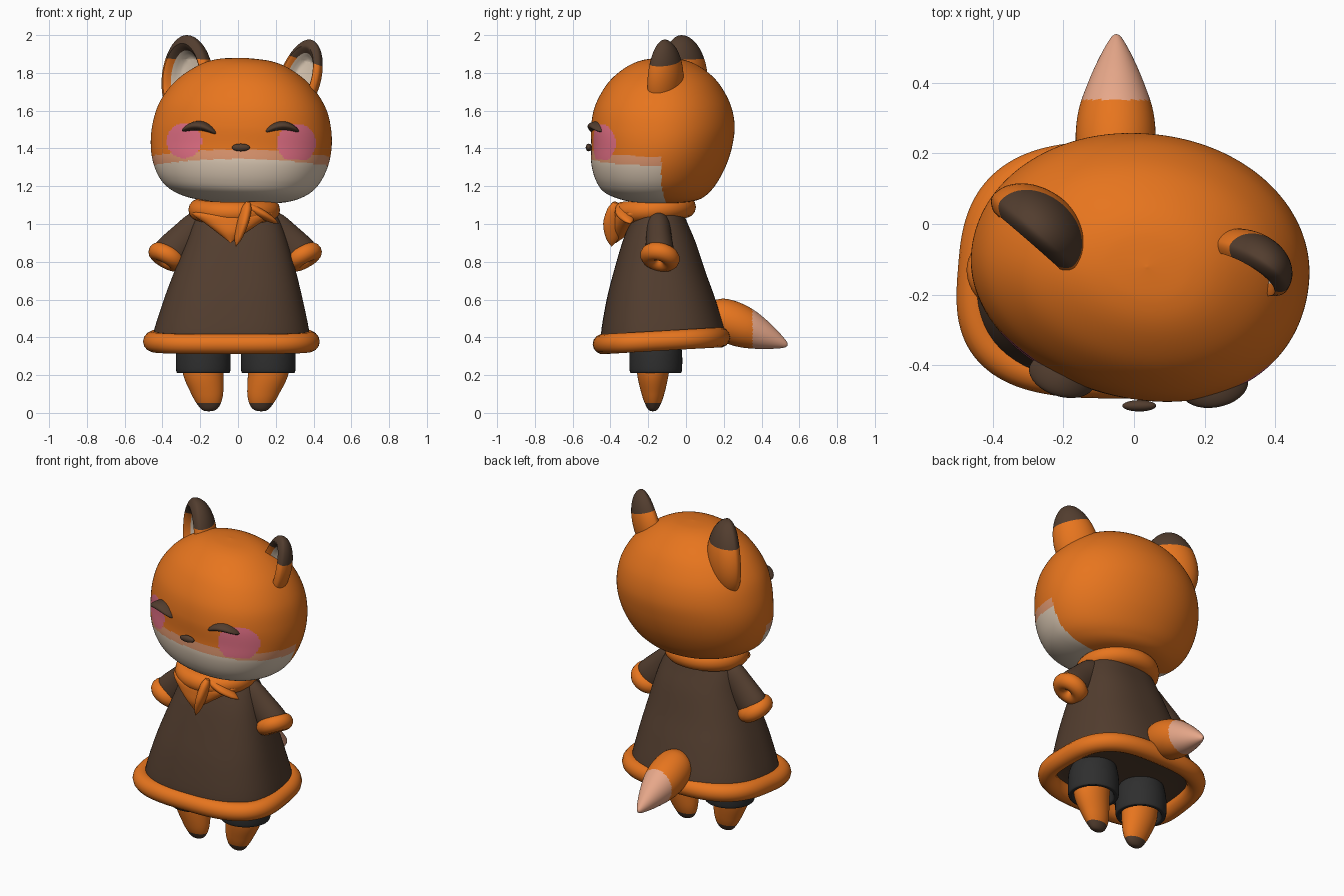
import bpy, bmesh
from math import sin, cos, pi, radians, copysign, hypot
from mathutils import Vector, Matrix

cube = bpy.data.objects.get("Cube")
if cube:
    bpy.data.objects.remove(cube, do_unlink=True)


def material(name, r, g, b):
    m = bpy.data.materials.new(name)
    m.use_nodes = True
    m.diffuse_color = (r, g, b, 1)
    bsdf = next(n for n in m.node_tree.nodes if n.type == 'BSDF_PRINCIPLED')
    bsdf.inputs["Base Color"].default_value = (r, g, b, 1)
    bsdf.inputs["Roughness"].default_value = 0.8
    return m


ORANGE = material("orange_fur", .8, .178, .013)
BROWN = material("dark_brown", .085, .047, .028)
CREAM = material("cream_fur", .72, .59, .46)
PEACH = material("peach_fur", .82, .4, .26)
BLEND = material("muzzle_edge", .74, .31, .16)
PINK = material("cheek_pink", .77, .16, .235)
CHARCOAL = material("charcoal_cloth", .028, .028, .028)


def finish(name, bm, mats, rule=None, matrix=None):
    """Place the mesh, colour its faces by rule(centre) and smooth it."""
    if matrix:
        bm.transform(matrix)
    bmesh.ops.recalc_face_normals(bm, faces=bm.faces)
    if rule:
        for f in bm.faces:
            f.material_index = rule(f.calc_center_median())
    me = bpy.data.meshes.new(name)
    bm.to_mesh(me)
    bm.free()
    for m in mats:
        me.materials.append(m)
    ob = bpy.data.objects.new(name, me)
    bpy.context.collection.objects.link(ob)
    bpy.ops.object.select_all(action='DESELECT')
    ob.select_set(True)
    bpy.context.view_layer.objects.active = ob
    bpy.ops.object.shade_smooth_by_angle(angle=radians(50))


def skin(bm, rows, closed=False):
    """Join rows of points into quads; cap the ends when not closed."""
    grid = [[bm.verts.new(p) for p in row] for row in rows]
    n = len(grid[0])
    pairs = list(zip(grid, grid[1:])) + ([(grid[-1], grid[0])] if closed else [])
    for a, b in pairs:
        for i in range(n):
            j = (i + 1) % n
            bm.faces.new((a[i], a[j], b[j], b[i]))
    if not closed:
        bm.faces.new(grid[0])
        bm.faces.new(grid[-1])


def oval(t, e):
    c, s = cos(t), sin(t)
    return copysign(abs(c) ** (2 / e), c), copysign(abs(s) ** (2 / e), s)


def spline(rows, steps):
    out = []
    for k in range(len(rows) - 1):
        p = [rows[min(max(k + d, 0), len(rows) - 1)] for d in (-1, 0, 1, 2)]
        for s in range(steps):
            t = s / steps
            out.append([b + .5 * t * (c - a + t * (2 * a - 5 * b + 4 * c - d + t * (3 * (b - c) + d - a)))
                        for a, b, c, d in zip(*p)])
    return out + [list(rows[-1])]


def loft(name, rows, mats, rule=None, matrix=None, e=2, n=48, steps=5, skew=0, taper=0):
    """Rows are (z, centre x, centre y, half width, half depth)."""
    bm = bmesh.new()
    rings = []
    for z, cx, cy, rx, ry in spline(rows, steps):
        rx, ry = max(rx, .002), max(ry, .002)
        pts = [oval(2 * pi * i / n, e) for i in range(n)]
        rings.append([(cx + rx * (u * (1 - taper * v) + skew * min(v, 0) ** 2), cy + ry * v, z)
                      for u, v in pts])
    skin(bm, rings)
    finish(name, bm, mats, rule, matrix)


def ring(name, centre, rx, ry, r, mats, e=2, rot=None, tilt=0, taper=0, n=64):
    """Soft padded band around an oval."""
    bm = bmesh.new()
    rows = []
    for i in range(n):
        u, v = oval(2 * pi * (i + .5) / n, e)
        out = Vector((copysign(abs(u) ** (e - 1), u) / rx,
                      copysign(abs(v) ** (e - 1), v) / ry, 0)).normalized()
        base = Vector((rx * u * (1 - taper * v), ry * v, tilt * v))
        rows.append([base + out * r * cos(a) + Vector((0, 0, r * sin(a)))
                     for a in (2 * pi * k / 14 for k in range(14))])
    skin(bm, rows, closed=True)
    m = Matrix.Translation(centre) @ (rot.to_4x4() if rot else Matrix())
    finish(name, bm, mats, matrix=m)


def along(a, b):
    """Matrix taking local z onto the line from a to b."""
    d = Vector(b) - Vector(a)
    return Matrix.Translation(a) @ d.to_track_quat('Z', 'Y').to_matrix().to_4x4()


def ellipsoid(name, centre, radii, mats, bend=0, rot=Matrix()):
    bm = bmesh.new()
    bmesh.ops.create_uvsphere(bm, u_segments=32, v_segments=18, radius=1)
    for v in bm.verts:
        v.co.z -= bend * v.co.x ** 2
        v.co = Vector(radii) * v.co
    finish(name, bm, mats, matrix=Matrix.Translation(centre) @ rot)


# Head, turned and tilted a little, with muzzle and cheeks painted by position
def face_paint(p):
    x, y, z = p
    if y < -.2:
        for cx, cz, r in ((-.285, 1.44, .092), (.31, 1.428, .102)):
            if hypot(x - cx, z - cz) < r and z > 1.34:
                return 3
    edge = 1.395 - .16 * x * x
    if y < -.13 + .25 * max(1.2 - z, 0) and z < edge:
        return 1 if z < edge - .05 else 2
    return 0


centre = Vector((.02, -.12, 1.49))
turn = (Matrix.Translation(centre) @ Matrix.Rotation(radians(-6), 4, 'Z')
        @ Matrix.Rotation(radians(2.5), 4, 'Y') @ Matrix.Translation(-centre))
loft("head", [
    (1.108, .02, -.12, 0, 0), (1.113, .02, -.12, .14, .1), (1.13, .02, -.13, .27, .2),
    (1.17, .02, -.15, .365, .275), (1.23, .02, -.15, .425, .32), (1.32, .02, -.14, .465, .355),
    (1.42, .02, -.125, .48, .37), (1.52, .02, -.12, .473, .376), (1.62, .02, -.12, .445, .358),
    (1.71, .02, -.12, .39, .315), (1.78, .02, -.12, .32, .26), (1.84, .02, -.12, .225, .18),
    (1.87, .02, -.12, .13, .1), (1.88, .02, -.12, 0, 0)],
    [ORANGE, CREAM, BLEND, PINK], face_paint, turn, e=2.05, n=240, steps=14, skew=.1)

# Closed eyes and nose
for side, x, y, yaw in (("right", -.2, -.43, -15), ("left", .225, -.46, 9)):
    ellipsoid(side + "_eye", (x, y, 1.52), (.097, .06, .025), [BROWN], 1.35,
              Matrix.Rotation(radians(yaw), 4, 'Z') @ Matrix.Rotation(radians(-yaw / 3), 4, 'Y'))
ellipsoid("nose", (.015, -.515, 1.405), (.048, .016, .02), [BROWN])


# Ears with a thick rounded rim, dark tips and cream hollows
def ear(name, at, radii, yaw, lean):
    bm = bmesh.new()
    bmesh.ops.create_uvsphere(bm, u_segments=48, v_segments=40, radius=1,
                              matrix=Matrix.Rotation(pi / 2, 4, 'X'))
    bmesh.ops.bisect_plane(bm, geom=bm.verts[:] + bm.edges[:] + bm.faces[:],
                           plane_co=(0, 0, .45), plane_no=(0, 0, 1))
    for f in bm.faces:
        c = f.calc_center_median()
        hollow = c.y < 0 and hypot(c.x, c.z) < .66
        f.material_index = 2 if hollow else (1 if c.z > .45 else 0)
    for v in bm.verts:
        if v.co.y < 0:
            rim = min(max((hypot(v.co.x, v.co.z) - .5) / .3, 0), 1)
            v.co.y *= rim - .5
        v.co.x *= 1 - .1 * v.co.z
        v.co = Vector(radii) * v.co
    m = (Matrix.Translation(at) @ Matrix.Rotation(radians(lean), 4, 'Y')
         @ Matrix.Rotation(radians(yaw), 4, 'Z'))
    finish(name, bm, [ORANGE, BROWN, CREAM], matrix=m)


ear("right_ear", (-.275, -.025, 1.77), (.163, .12, .23), -41, 1)
ear("left_ear", (.325, -.12, 1.775), (.125, .095, .21), -37, 18)

# Dress with a nearly flat underside and a padded hem, widest at the front
loft("dress", [
    (.395, -.03, -.13, .1, .08), (.39, -.035, -.125, .34, .26), (.38, -.035, -.125, .4, .31),
    (.42, -.035, -.12, .412, .33), (.6, -.025, -.132, .366, .288), (.75, -.015, -.14, .32, .242),
    (.9, -.005, -.143, .27, .195), (1.0, -.005, -.145, .235, .155), (1.06, -.005, -.145, .2, .13),
    (1.1, -.005, -.145, .16, .11)], [BROWN], e=2.5, n=72, taper=.05)
ring("hem_trim", (-.035, -.13, .382), .41, .31, .054, [ORANGE], e=3, tilt=.018, taper=.06, n=120)

# Neckerchief: band, front flap and two loose ends
ring("scarf_band", (-.02, -.17, 1.075), .185, .165, .058, [ORANGE], tilt=.015)
loft("scarf_flap", [
    (.9, -.04, -.37, 0, 0), (.95, -.035, -.345, .07, .045), (1.0, -.03, -.32, .14, .07),
    (1.05, -.025, -.26, .215, .12), (1.08, -.02, -.22, .2, .12)], [ORANGE])
leaf = ((0, 0, 0, .012, .012), (.04, 0, 0, .04, .026), (.12, 0, 0, .056, .028),
        (.2, 0, 0, .034, .018), (.245, 0, 0, 0, 0))
loft("scarf_end_long", leaf, [ORANGE], matrix=along((.055, -.375, 1.115), (-.015, -.395, .87)), n=24)
loft("scarf_end_short", [[c * .85 for c in row] for row in leaf], [ORANGE],
     matrix=along((.04, -.35, 1.1), (.2, -.3, 1.01)), n=24)

# Sleeves and cuffs, legs and shorts, made for both sides
for side, s, legx, toe in (("right", -1, -.184, .03), ("left", 1, .16, -.038)):
    mid = -.015
    a, b = (mid + s * .175, -.148, 1.01), (mid + s * .36, -.138, .825)
    loft(side + "_sleeve", [
        (-.02, 0, 0, 0, 0), (-.01, 0, 0, .045, .06), (.03, 0, 0, .062, .082),
        (.12, 0, 0, .068, .09), (.23, 0, 0, .076, .096), (.265, 0, 0, .07, .085),
        (.255, 0, 0, .05, .06), (.2, 0, 0, .04, .05)], [BROWN], matrix=along(a, b), n=32)
    aim = Vector((s * .48, -.22, -.87)).to_track_quat('Z', 'Y').to_matrix()
    ring(side + "_cuff", b, .058, .058, .048, [ORANGE], rot=aim, n=40)
    loft(side + "_shorts", [
        (.3, legx, -.16, .108, .1), (.222, legx, -.16, .115, .108), (.212, legx, -.16, .13, .125),
        (.222, legx, -.16, .143, .138), (.3, legx, -.16, .145, .14), (.36, legx, -.16, .138, .134),
        (.41, legx, -.155, .12, .12)], [CHARCOAL], n=40)
    loft(side + "_leg", [
        (0.008, legx + toe, -.175, 0, 0), (.014, legx + toe, -.175, .032, .02),
        (.04, legx + toe, -.175, .058, .038), (.1, legx + toe * .7, -.175, .084, .06),
        (.21, legx, -.175, .108, .084), (.34, legx, -.17, .112, .092)],
        [ORANGE, BROWN], lambda p: int(p.z < .05), n=40, steps=8)

# Tail with a pale tip
loft("tail", [
    (0, 0, 0, .06, .06), (.06, 0, 0, .1, .1), (.14, 0, 0, .113, .113), (.23, 0, 0, .106, .106),
    (.32, 0, 0, .078, .08), (.4, 0, 0, .045, .047), (.455, 0, 0, .016, .018), (.468, 0, 0, 0, 0)],
    [ORANGE, PEACH], lambda p: int(p.y > .352),
    along((-.053, .105, .535), (-.05, .535, .358)), n=64, steps=14)
